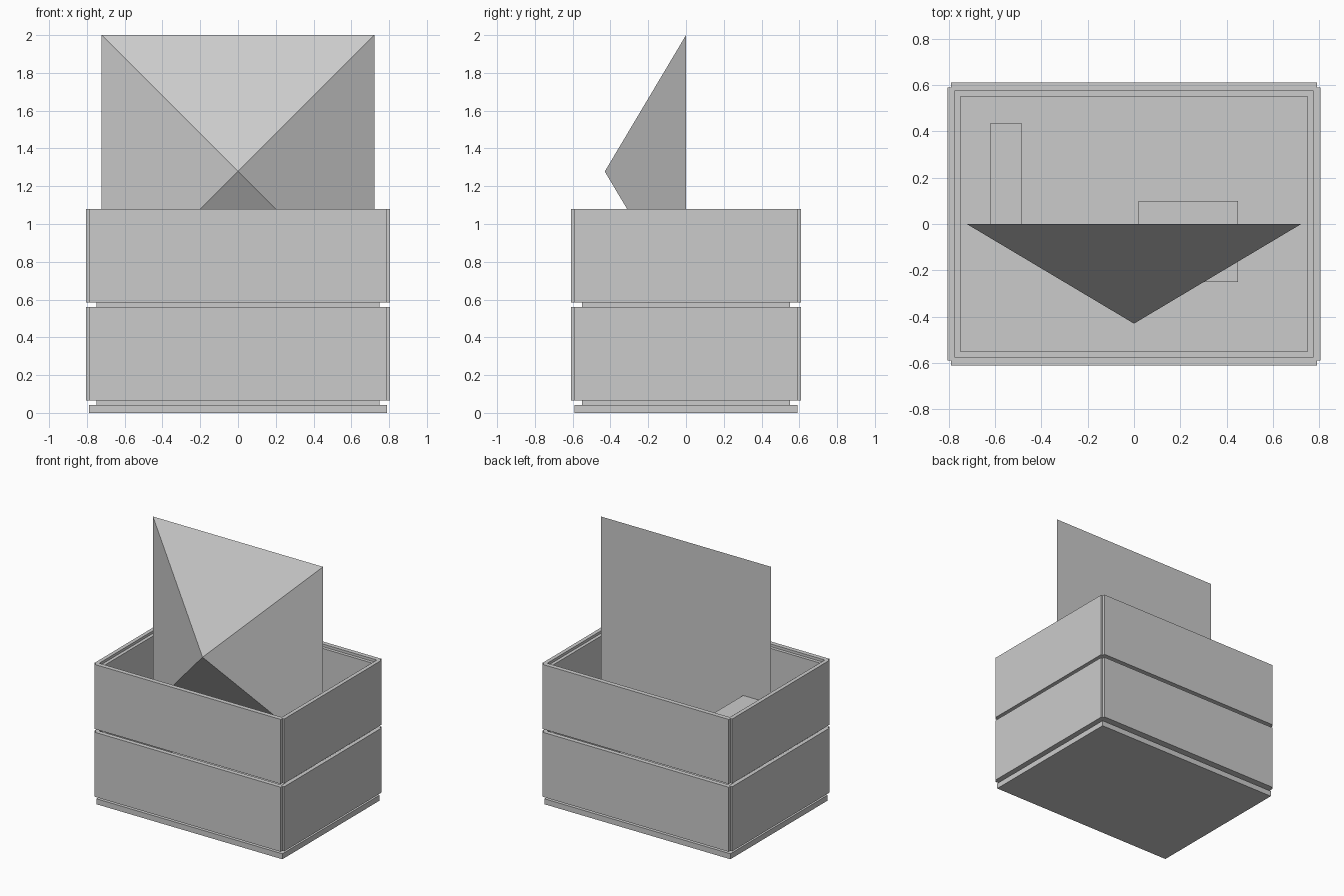
import bpy, bmesh

if "Cube" in bpy.data.objects:
    bpy.data.objects.remove(bpy.data.objects["Cube"])


def make(name, bm):
    bmesh.ops.recalc_face_normals(bm, faces=bm.faces)
    me = bpy.data.meshes.new(name)
    bm.to_mesh(me)
    bm.free()
    ob = bpy.data.objects.new(name, me)
    bpy.context.collection.objects.link(ob)
    return ob


def prism(name, pts, z0, z1):
    bm = bmesh.new()
    face = bm.faces.new([bm.verts.new((x, y, z0)) for x, y in pts])
    ext = bmesh.ops.extrude_face_region(bm, geom=[face], use_keep_orig=True)
    verts = [g for g in ext["geom"] if isinstance(g, bmesh.types.BMVert)]
    bmesh.ops.translate(bm, verts=verts, vec=(0, 0, z1 - z0))
    return make(name, bm)


def block(name, x0, x1, y0, y1, z0, z1):
    return prism(name, [(x0, y0), (x1, y0), (x1, y1), (x0, y1)], z0, z1)


def centred(name, hx, hy, z0, z1):
    return block(name, -hx, hx, -hy, hy, z0, z1)


def carve(ob, cutter):
    cutter.hide_render = True
    mod = ob.modifiers.new("cavity", "BOOLEAN")
    mod.operation = "DIFFERENCE"
    mod.solver = "EXACT"
    mod.object = cutter
    bpy.context.view_layer.objects.active = ob
    bpy.ops.object.modifier_apply(modifier=mod.name)
    bpy.data.objects.remove(cutter)


# Crate outline: rectangle with a small square notch at each corner
X, Y, NX, NY = 0.805, 0.61, 0.79, 0.59
outline = []
for sx, sy in ((1, 1), (-1, 1), (-1, -1), (1, -1)):
    corner = [(sx * X, sy * NY), (sx * NX, sy * NY), (sx * NX, sy * Y)]
    outline += corner if sx * sy > 0 else corner[::-1]


def crate(name, z):
    # Walls with a stepped rim, plus an inset foot below the floor
    walls = prism(name + "_walls", outline, z + 0.025, z + 0.52)
    carve(walls, centred("cavity_cutter", 0.75, 0.55, z + 0.04, z + 0.7))
    carve(walls, centred("rim_cutter", 0.775, 0.575, z + 0.50, z + 0.7))
    centred(name + "_foot", 0.75, 0.55, z, z + 0.025)


# Base plate and two stacked crates
centred("base_plate", 0.79, 0.59, 0, 0.042)
crate("lower_crate", 0.04)
crate("upper_crate", 0.56)

# Pyramid on its side, square base facing the back
bm = bmesh.new()
half, mid = 0.722, 1.278
base = [bm.verts.new((sx * half, 0, mid + sz * half))
        for sx, sz in ((-1, -1), (1, -1), (1, 1), (-1, 1))]
apex = bm.verts.new((0, -0.43, mid))
bm.faces.new(base)
for i in range(4):
    bm.faces.new((base[i], base[(i + 1) % 4], apex))
make("pyramid", bm)

# Two equal small boxes on the crate floor, one standing on edge
block("standing_box", -0.62, -0.485, 0.0, 0.435, 0.60, 0.95)
block("flat_box", 0.02, 0.45, -0.25, 0.10, 0.60, 0.735)
